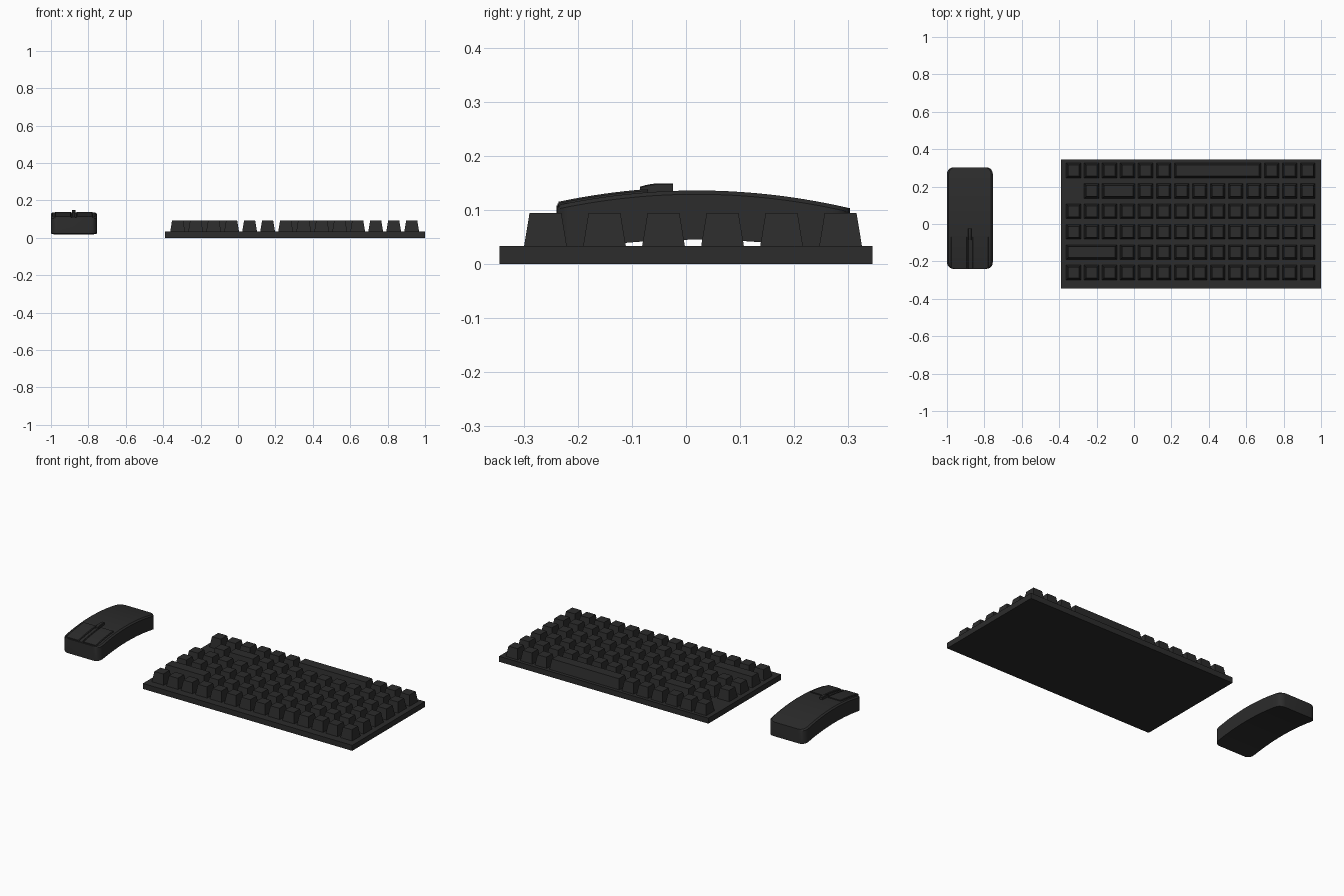
import bpy, bmesh, math

if "Cube" in bpy.data.objects:
    bpy.data.objects.remove(bpy.data.objects["Cube"])

dark = bpy.data.materials.new("dark_plastic")
dark.diffuse_color = (0.025, 0.025, 0.025, 1)
dark.use_nodes = True
dark.node_tree.nodes["Principled BSDF"].inputs["Base Color"].default_value = dark.diffuse_color


def finish(name, bm, smooth=False):
    bmesh.ops.recalc_face_normals(bm, faces=bm.faces)
    me = bpy.data.meshes.new(name)
    bm.to_mesh(me)
    bm.free()
    ob = bpy.data.objects.new(name, me)
    bpy.context.collection.objects.link(ob)
    me.materials.append(dark)
    if smooth:
        bpy.ops.object.select_all(action='DESELECT')
        ob.select_set(True)
        bpy.context.view_layer.objects.active = ob
        bpy.ops.object.shade_smooth_by_angle(angle=math.radians(25))
    return ob


def block(name, x0, x1, y0, y1, z0, z1, inset=0.0):
    """Box whose top is drawn in by inset on every side."""
    bm = bmesh.new()
    bmesh.ops.create_cube(bm, size=1)
    for v in bm.verts:
        up = v.co.z > 0
        t = inset if up else 0
        v.co = (x1 - t if v.co.x > 0 else x0 + t,
                y1 - t if v.co.y > 0 else y0 + t, z1 if up else z0)
    return finish(name, bm)


def loft(name, cx, ys, half, bottom, top, edge):
    """Chamfer-topped cross-section swept along y."""
    bm = bmesh.new()
    rings = []
    for y in ys:
        w, zb, zt = half(y), bottom(y), top(y)
        sec = [(-w, zb), (-w, zt - edge), (-w + edge * 1.3, zt),
               (w - edge * 1.3, zt), (w, zt - edge), (w, zb)]
        rings.append([bm.verts.new((cx + x, y, z)) for x, z in sec])
    for a, b in zip(rings, rings[1:]):
        for i in range(6):
            j = (i + 1) % 6
            bm.faces.new((a[i], a[j], b[j], b[i]))
    bm.faces.new(rings[0])
    bm.faces.new(rings[-1][::-1])
    return finish(name, bm, True)


def span(a, b, n):
    return [a + (b - a) * i / n for i in range(n + 1)]


# Keyboard plate
block("keyboard_base", -0.39, 1.0, -0.345, 0.345, 0, 0.033)

# Keys: each row lists (first column, columns covered)
single = [(c, 1) for c in range(14)]
rows = [
    single,
    [(0, 3)] + single[3:],
    single,
    single,
    [(1, 1), (2, 2)] + single[4:],
    single[:6] + [(6, 5)] + single[11:],
]
PX, PY, HALF = 0.0963, 0.1092, 0.04
for r, row in enumerate(rows):
    y = -0.26 + r * PY
    for c, n in row:
        x0 = -0.323 + c * PX - HALF
        x1 = -0.323 + (c + n - 1) * PX + HALF
        block(f"key_{r}_{c}", x0, x1, y - HALF, y + HALF, 0.03, 0.094, 0.0105)

# Mouse body: arched shell with rounded corners in plan
CX, W, Y0, Y1, R = -0.8775, 0.1225, -0.24, 0.303, 0.035


def body_top(y):
    return 0.136 - 0.41 * (y - 0.02) ** 2


def body_bottom(y):
    return 0.045 - 0.34 * (y - 0.02) ** 2


def body_half(y):
    d = max(0, R - (y - Y0), R - (Y1 - y))
    return W - R + math.sqrt(max(0, R * R - d * d))


arc = [R * (1 - math.cos(math.radians(a))) for a in (0, 18, 36, 54, 72)]
ys = [Y0 + d for d in arc] + span(Y0 + R, Y1 - R, 20) + [Y1 - d for d in reversed(arc)]
loft("mouse_body", CX, ys, body_half, body_bottom, body_top, 0.007)

# Mouse buttons
for side, x in (("left", -0.936), ("right", -0.8205)):
    loft(f"mouse_button_{side}", x, span(-0.236, -0.07, 10), lambda y: 0.0435,
         lambda y: body_top(y) - 0.005, lambda y: body_top(y) + 0.006, 0.003)

# Centre ridge and raised scroll wheel
loft("button_divider", -0.8785, span(-0.238, -0.07, 10), lambda y: 0.008,
     lambda y: body_top(y) - 0.005, lambda y: body_top(y) + 0.003, 0.001)
loft("scroll_wheel", -0.8785, span(-0.085, -0.024, 8), lambda y: 0.010,
     lambda y: 0.12, lambda y: 0.149 - 5 * max(0, -0.05 - y) ** 2, 0.002)
